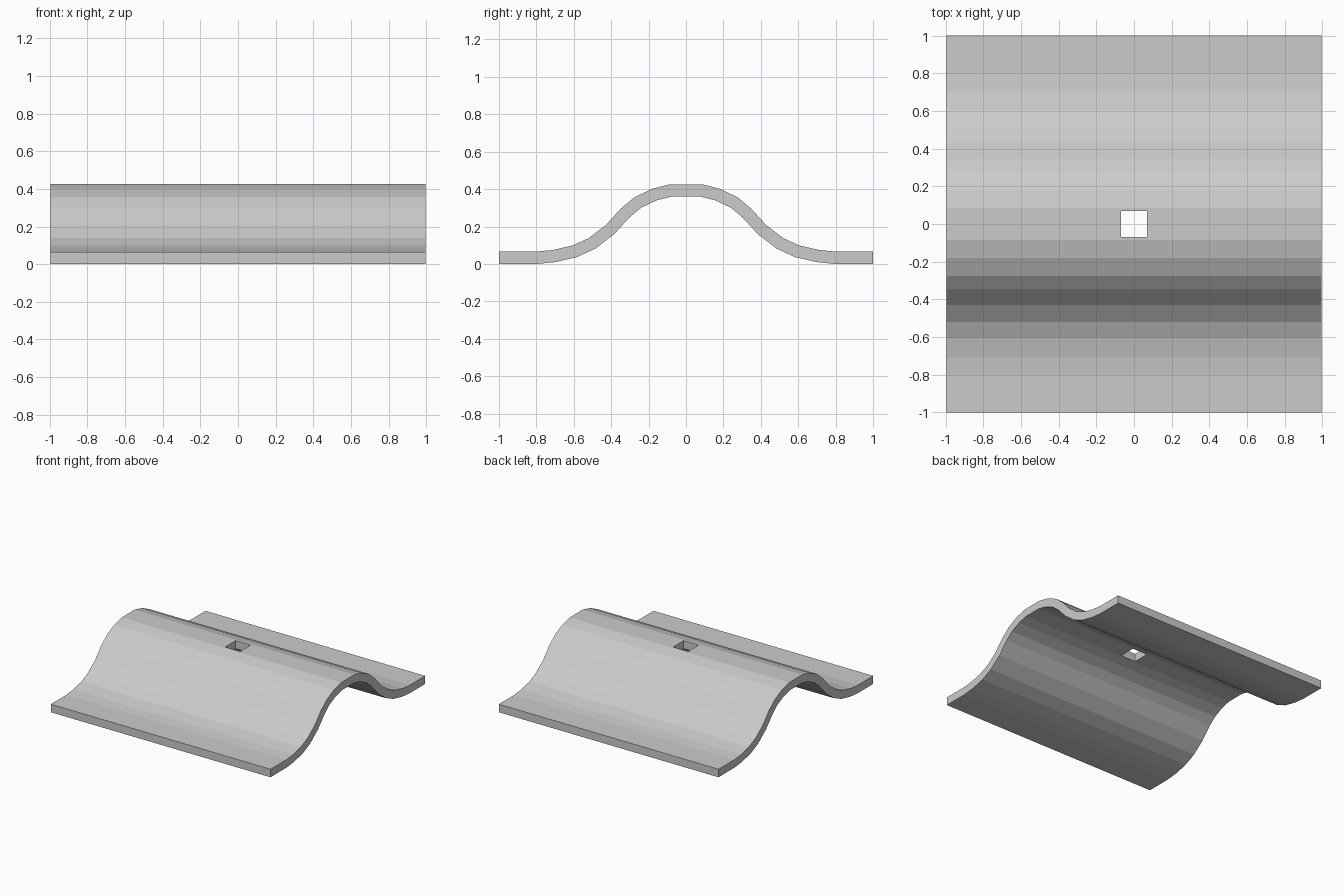
import bpy, bmesh
from mathutils import Vector

if "Cube" in bpy.data.objects:
    bpy.data.objects.remove(bpy.data.objects["Cube"])

HALF_X, THICK, HOLE = 0.995, 0.066, 0.068

# Upper line of the arched sheet (y, z), one half then mirrored
half = [(0.085, 0.427), (0.18, 0.403), (0.275, 0.358), (0.345, 0.300),
        (0.43, 0.208), (0.52, 0.139), (0.605, 0.100), (0.71, 0.076),
        (0.80, 0.067), (1.0, 0.067)]
top = [Vector((-y, z)) for y, z in reversed(half)] + [Vector(p) for p in half]


def offset(line, dist):
    """Lower line at constant thickness, with mitred corners."""
    result = []
    for i, p in enumerate(line):
        a = line[max(i - 1, 0)]
        b = line[min(i + 1, len(line) - 1)]
        dirs = [d.normalized() for d in (p - a, b - p) if d.length > 0]
        normals = [Vector((d.y, -d.x)) for d in dirs]
        n = sum(normals, Vector((0, 0))).normalized()
        result.append(p + n * dist / n.dot(normals[0]))
    return result


low = offset(top, THICK)
base = min(p.y for p in low)

# Arched sheet: sweep the profile across x
bm = bmesh.new()
rings = []
for x in (-HALF_X, HALF_X):
    rings.append([[bm.verts.new((x, p.x, p.y - base)) for p in line]
                  for line in (top, low)])
(tl, bl), (tr, br) = rings
last = len(top) - 1
for i in range(last):
    j = i + 1
    for quad in ((tl[i], tr[i], tr[j], tl[j]), (bl[i], bl[j], br[j], br[i]),
                 (tl[i], tl[j], bl[j], bl[i]), (tr[i], br[i], br[j], tr[j])):
        bm.faces.new(quad)
for i in (0, last):
    bm.faces.new((tl[i], bl[i], br[i], tr[i]))
bmesh.ops.recalc_face_normals(bm, faces=bm.faces)
mesh = bpy.data.meshes.new("arched_sheet")
bm.to_mesh(mesh)
bm.free()
sheet = bpy.data.objects.new("arched_sheet", mesh)
bpy.context.collection.objects.link(sheet)

# Square hole through the crest
bpy.ops.mesh.primitive_cube_add(size=1, location=(0, 0, 0.4))
cutter = bpy.context.object
cutter.name = "hole_cutter"
cutter.scale = (2 * HOLE, 2 * HOLE, 0.4)
cutter.hide_render = True
mod = sheet.modifiers.new("hole", 'BOOLEAN')
mod.operation = 'DIFFERENCE'
mod.solver = 'EXACT'
mod.object = cutter
bpy.context.view_layer.objects.active = sheet
bpy.ops.object.modifier_apply(modifier=mod.name)
bpy.data.objects.remove(cutter)
